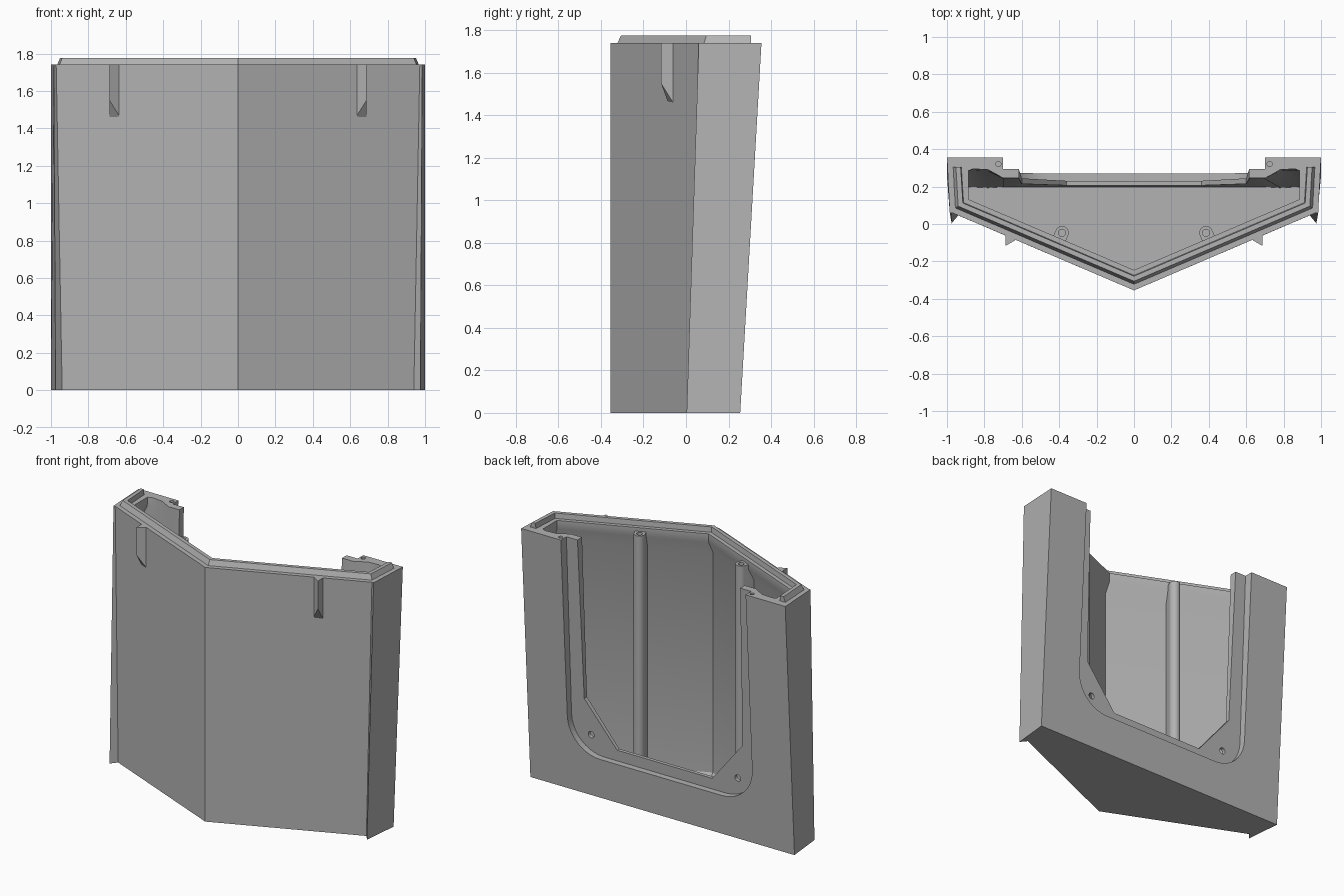
import bpy, bmesh, math
from mathutils import Vector

old = bpy.data.objects.get("Cube")
if old:
    bpy.data.objects.remove(old, do_unlink=True)

TOP = 1.74
grey = bpy.data.materials.new("plain grey")
grey.use_nodes = True
grey.diffuse_color = (0.45, 0.45, 0.45, 1)
grey.node_tree.nodes["Principled BSDF"].inputs["Base Color"].default_value = grey.diffuse_color


def loft(name, rings):
    """Skin closed rings of equal length and cap both ends."""
    bm = bmesh.new()
    loops = [[bm.verts.new(p) for p in ring] for ring in rings]
    n = len(loops[0])
    for a, b in zip(loops, loops[1:]):
        for i in range(n):
            j = (i + 1) % n
            bm.faces.new((a[i], a[j], b[j], b[i]))
    bm.faces.new(loops[0])
    bm.faces.new(loops[-1])
    bmesh.ops.recalc_face_normals(bm, faces=bm.faces)
    mesh = bpy.data.meshes.new(name)
    bm.to_mesh(mesh)
    bm.free()
    mesh.materials.append(grey)
    obj = bpy.data.objects.new(name, mesh)
    bpy.context.collection.objects.link(obj)
    return obj


def select(obj):
    bpy.ops.object.select_all(action="DESELECT")
    obj.select_set(True)
    bpy.context.view_layer.objects.active = obj


def cut(target, cutter):
    cutter.hide_render = True
    mod = target.modifiers.new("cut", "BOOLEAN")
    mod.operation, mod.solver, mod.object = "DIFFERENCE", "EXACT", cutter
    select(target)
    bpy.ops.object.modifier_apply(modifier=mod.name)
    bpy.data.objects.remove(cutter, do_unlink=True)


def smooth(obj):
    select(obj)
    bpy.ops.object.shade_smooth_by_angle(angle=math.radians(30))


def mirrored(half):
    """Whole outline from its +x half; points on the centre stay single."""
    return half + [(-x, y) for x, y in reversed(half) if x > 0]


def at(plan, z):
    return [(x, y, z) for x, y in plan]


def circle(r, n=20):
    return [(r * math.cos(math.tau * i / n), r * math.sin(math.tau * i / n)) for i in range(n)]


def back(z):
    return 0.255 + 0.0575 * z


def front(x, d):
    return -0.355 + 0.427 * x + 1.09 * d


def corner(d):
    x = 0.985 - d
    return x, front(x, d)


# Outer body: V front, tilted back, side edges flaring forward at the base
base = mirrored([(0, -0.355), (0.94, 0.046), (0.975, 0.003), (1, 0.255)])
crown = mirrored([(0, -0.355), (0.972, 0.06), (0.985, 0.06), (1, 0.355)])
shell = loft("shell", [at(base, 0), at(crown, TOP)])


# Hollow inside, narrowing under the top edge
def cavity_ring(z, d):
    lip = back(z) - 0.058 - 0.03 * z
    return at(mirrored([(0, front(0, d)), corner(d), (0.985 - d, back(z) - 0.07),
                        (0.96 - d, back(z) - 0.06), (0.78, back(z) - 0.065),
                        (0.7, lip)]), z)


cut(shell, loft("cavity", [cavity_ring(z, d) for z, d in
                           ((0.06, 0.08), (0.09, 0.06), (1.6, 0.06), (1.68, 0.1), (1.9, 0.1))]))

# Shallow U recess in the back
R, W, LOW = 0.24, 0.7, 0.27
arc = [(W - R + R * math.sin(a), LOW + R - R * math.cos(a))
       for a in (math.radians(9 * i) for i in range(11))]
recess = mirrored(arc + [(W, 2)])
cut(shell, loft("recess", [[(x, back(z) - 0.04 - 0.012 * z, z) for x, z in recess],
                           [(x, 0.7, z) for x, z in recess]]))

# Opening with cut-off lower corners
opening = mirrored([(0.36, 0.345), (0.6, 0.64), (0.62, 2)])
cut(shell, loft("opening", [[(x, 0.1, z) for x, z in opening],
                            [(x, 0.7, z) for x, z in opening]]))

# Screw holes in the lower corners and in the top of the back frame
for s in (-1, 1):
    cut(shell, loft("corner_hole", [[(s * 0.555 + u, y, 0.4 + v) for u, v in circle(0.022)]
                                    for y in (0.12, 0.5)]))
    cut(shell, loft("frame_hole", [[(s * 0.725 + u, 0.32 + v, z) for u, v in circle(0.014)]
                                   for z in (1.62, 1.9)]))
smooth(shell)


# Raised rim along the sides and front of the top
def rim_station(d, z):
    x, y = corner(d)
    end = 0.997 - d
    return [(end, 0.305, z), (x, y, z), (0, front(0, d), z), (-x, y, z), (-end, 0.305, z)]


section = [(0.03, TOP - 0.01), (0.03, TOP), (0.045, 1.775), (0.07, 1.775), (0.075, TOP - 0.01)]
lines = [rim_station(d, z) for d, z in section]
loft("top_rim", [[line[i] for line in lines] for i in range(5)])

for s, side in ((1, "left"), (-1, "right")):
    # Screw post joined to the front wall by a web
    inward = Vector((-s * 0.393, 0.92))
    across = Vector((inward.y, -inward.x))
    centre = Vector((s * 0.385, -0.047))
    r = 0.036
    outline = [centre + across * r * math.cos(a) + inward * r * math.sin(a)
               for a in (math.pi * i / 12 for i in range(13))]
    outline += [centre - across * r - inward * 0.09, centre + across * r - inward * 0.09]
    post = loft(side + "_post", [at(outline, z) for z in (0.05, 1.715)])
    cut(post, loft("post_hole", [[(centre.x + u, centre.y + v, z) for u, v in circle(0.019)]
                                 for z in (1.55, 1.8)]))
    smooth(post)

    # Wedge-shaped hook on the front
    hook = [(s * 0.687, -0.03), (s * 0.687, -0.117), (s * 0.637, -0.088), (s * 0.637, -0.05)]
    lower = [1.41, 1.55, 1.47, 1.42]
    loft(side + "_hook", [[(x, y, z) for (x, y), z in zip(hook, lower)], at(hook, TOP)])
